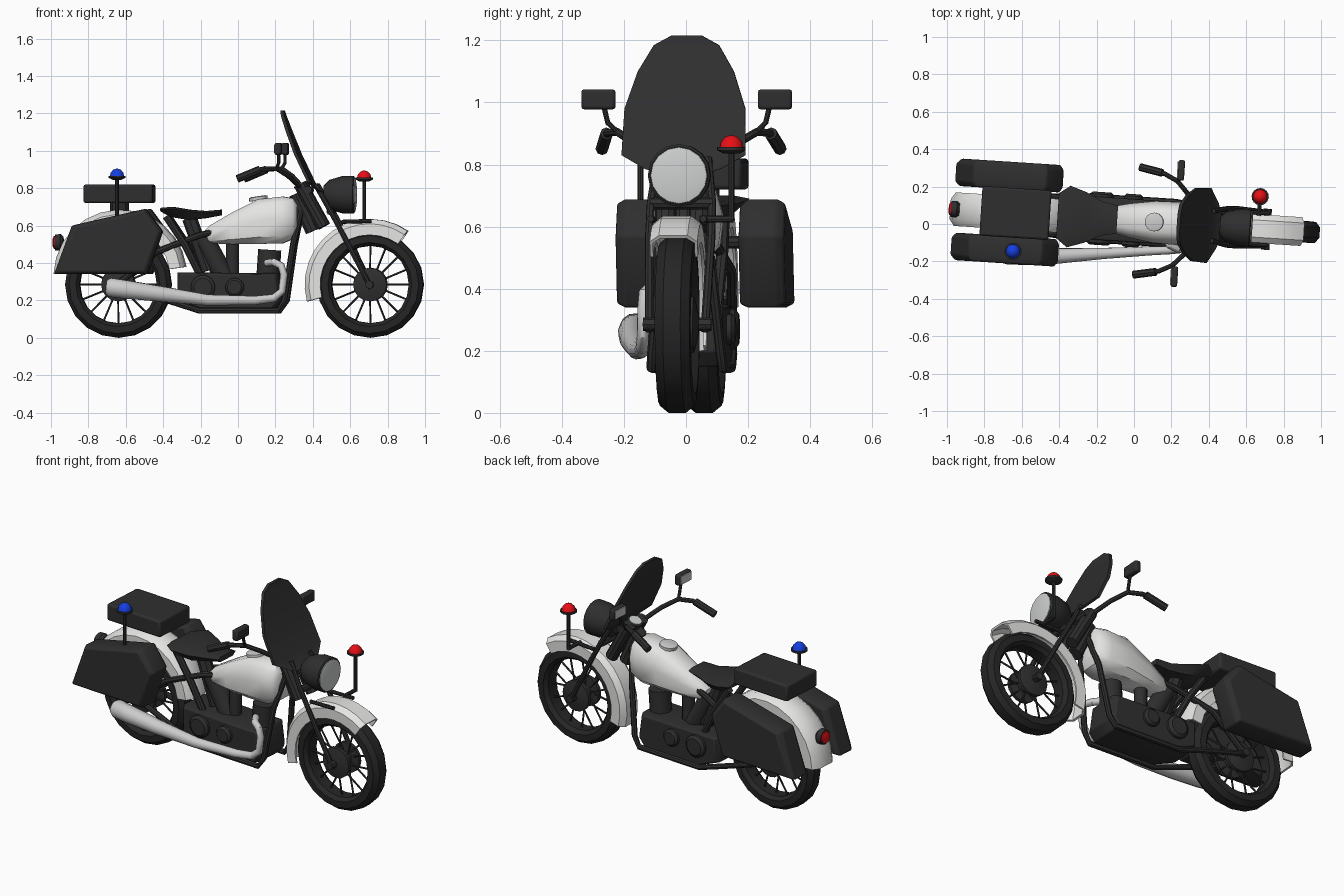
import bpy, bmesh
from math import sin, cos, pi, radians
from mathutils import Vector, Matrix

cube = bpy.data.objects.get("Cube")
if cube:
    bpy.data.objects.remove(cube)

# The whole machine is parked at a slight yaw
PARKED = Matrix.Translation((0, 0.0175, 0)) @ Matrix.Rotation(radians(-3.7), 4, 'Z')


def material(name, r, g, b):
    m = bpy.data.materials.new(name)
    m.use_nodes = True
    m.diffuse_color = (r, g, b, 1)
    m.node_tree.nodes["Principled BSDF"].inputs["Base Color"].default_value = (r, g, b, 1)
    return m


WHITE = material("white_paint", 0.78, 0.78, 0.77)
CHROME = material("light_grey_metal", 0.6, 0.6, 0.6)
BLACK = material("black_parts", 0.028, 0.028, 0.029)
RUBBER = material("tyre_rubber", 0.019, 0.019, 0.019)
LENS = material("lens_grey", 0.62, 0.63, 0.63)
RED = material("red_lamp", 0.8, 0.005, 0.008)
BLUE = material("blue_lamp", 0.008, 0.05, 0.75)


def finish(bm, name, mat, bevel=0, angle=35):
    bmesh.ops.recalc_face_normals(bm, faces=bm.faces)
    me = bpy.data.meshes.new(name)
    bm.to_mesh(me)
    bm.free()
    me.transform(PARKED)
    me.materials.append(mat)
    me.shade_smooth()
    me.set_sharp_from_angle(angle=radians(angle))
    ob = bpy.data.objects.new(name, me)
    bpy.context.collection.objects.link(ob)
    if bevel:
        mod = ob.modifiers.new("soft_edges", 'BEVEL')
        mod.width, mod.segments = bevel, 2
    return ob


def add_loft(bm, rings, cyclic=False):
    """Skin a row of closed rings, capping the ends unless cyclic."""
    vs = [[bm.verts.new(p) for p in ring] for ring in rings]
    n = len(vs[0])
    pairs = list(zip(vs, vs[1:])) + ([(vs[-1], vs[0])] if cyclic else [])
    for a, b in pairs:
        for i in range(n):
            bm.faces.new((a[i], a[(i + 1) % n], b[(i + 1) % n], b[i]))
    if not cyclic:
        bm.faces.new(vs[0])
        bm.faces.new(vs[-1])


def loft(name, rings, mat, bevel=0, cyclic=False, angle=35):
    bm = bmesh.new()
    add_loft(bm, rings, cyclic)
    return finish(bm, name, mat, bevel, angle)


def tube_rings(pts, radii, sides=8):
    pts = [Vector(p) for p in pts]
    if not isinstance(radii, (list, tuple)):
        radii = [radii] * len(pts)
    rings, q = [], None
    for i, p in enumerate(pts):
        t = (pts[min(i + 1, len(pts) - 1)] - pts[max(i - 1, 0)]).normalized()
        if q is None:
            q = t.to_track_quat('Z', 'Y')
        else:
            q = (q @ Vector((0, 0, 1))).rotation_difference(t) @ q
        rings.append([p + q @ Vector((radii[i] * cos(2 * pi * k / sides),
                                      radii[i] * sin(2 * pi * k / sides), 0))
                      for k in range(sides)])
    return rings


def tube(name, pts, radii, mat=BLACK, sides=8):
    return loft(name, tube_rings(pts, radii, sides), mat)


def lathe(name, origin, axis, profile, mat, sides=16, cyclic=False):
    """Spin (height, radius) points about an axis."""
    q = Vector(axis).to_track_quat('Z', 'Y')
    rings = [[Vector(origin) + q @ Vector((r * cos(2 * pi * k / sides), r * sin(2 * pi * k / sides), h))
              for k in range(sides)] for h, r in profile]
    return loft(name, rings, mat, cyclic=cyclic)


def box(name, centre, size, mat, bevel=0):
    bm = bmesh.new()
    bmesh.ops.create_cube(bm, size=1, matrix=Matrix.Translation(centre) @ Matrix.Diagonal((*size, 1)))
    return finish(bm, name, mat, bevel)


def slab(name, outline, layers, mat, bevel=0):
    """Side outline (x, z) stacked along y; each layer is (y, scale)."""
    cx = sum(p[0] for p in outline) / len(outline)
    cz = sum(p[1] for p in outline) / len(outline)
    loft(name, [[(cx + (x - cx) * s, y, cz + (z - cz) * s) for x, z in outline]
                for y, s in layers], mat, bevel)


# Wheels: tyre, hub and spokes
def wheel(prefix, x):
    c = Vector((x, 0, 0.285))
    lathe(prefix + "_tyre", c, (0, 1, 0),
          [(-.028, .285), (.028, .285), (.056, .262), (.058, .225), (.035, .207), (-.035, .207),
           (-.058, .225), (-.056, .262)], RUBBER, 20, True)
    lathe(prefix + "_hub", c, (0, 1, 0),
          [(-.07, .03), (-.055, .09), (-.035, .09), (-.03, .04), (.03, .04), (.035, .09),
           (.055, .09), (.07, .03)], BLACK)
    bm = bmesh.new()
    for i in range(16):
        a = 2 * pi * i / 16
        d = Vector((cos(a), 0, sin(a)))
        lean = Vector((0, 0.035 if i % 2 else -0.035, 0))
        add_loft(bm, tube_rings([c + d * .04 + lean, c + d * .215], .0055, 5))
    finish(bm, prefix + "_spokes", BLACK)


wheel("front", 0.71)
wheel("rear", -0.64)


# Mudguards: channel section swept round the wheel
def mudguard(name, cx, cz, r, width, start, end):
    w = width
    section = [(-w, r - .085), (-w, r - .025), (-w * .6, r), (w * .6, r), (w, r - .025), (w, r - .085),
               (w - .01, r - .085), (w - .01, r - .03), (w * .55, r - .012), (-w * .55, r - .012),
               (-w + .01, r - .03), (-w + .01, r - .085)]
    rings = []
    for i in range(13):
        a = radians(start + (end - start) * i / 12)
        rings.append([(cx + q * cos(a), y, cz + q * sin(a)) for y, q in section])
    loft(name, rings, WHITE)


mudguard("front_mudguard", 0.71, 0.285, 0.35, 0.077, 55, 195)
mudguard("rear_mudguard", -0.63, 0.33, 0.355, 0.09, 8, 178)

# Fuel tank: rounded sections along its length, with filler cap
tank = []
for x, low, high, w in [(-.18, .53, .57, .04), (-.15, .505, .6, .062), (-.03, .5, .67, .09),
                        (.11, .502, .74, .112), (.24, .505, .755, .115), (.3, .53, .745, .1),
                        (.32, .57, .71, .075)]:
    h = high - low
    half = [(.45, high), (.8, high - .12 * h), (1, high - .45 * h), (.9, low + .15 * h), (.55, low)]
    tank.append([(x, w * f, z) for f, z in half] + [(x, -w * f, z) for f, z in reversed(half)])
loft("fuel_tank", tank, WHITE, angle=40)
lathe("filler_cap", (0.11, 0, 0.735), (-.15, 0, 1), [(0, .05), (.018, .05), (.022, .04)], CHROME)

# Saddle, wide at the back and narrow at the nose
saddle = []
for x, low, high, w in [(-.41, .675, .695, .12), (-.35, .645, .7, .165), (-.26, .63, .685, .135),
                        (-.17, .64, .678, .09), (-.09, .655, .685, .075)]:
    saddle.append([(x, -w, high - .01), (x, -w * .7, high), (x, w * .7, high), (x, w, high - .01),
                   (x, w * .7, low), (x, -w * .7, low)])
loft("saddle", saddle, BLACK)
tube("saddle_post", [(-.26, 0, .64), (-.16, 0, .36)], .04)

# Luggage
box("top_case", (-.635, 0, .77), (.37, .265, .1), BLACK, .012)
tube("top_case_mount", [(-.635, 0, .66), (-.635, 0, .73)], .05)
BAG = [(-.97, .34), (-.875, .6), (-.48, .69), (-.39, .57), (-.47, .34)]
for side, s in (("left", 1), ("right", -1)):
    slab(side + "_saddlebag", BAG, [(s * .125, .93), (s * .15, 1), (s * .245, 1), (s * .272, .92)],
         BLACK, .008)
    tube(side + "_bag_rail", [(-.65, s * .06, .55), (-.65, s * .14, .55)], .02)

# Engine block, cylinders and round covers
slab("engine_block", [(-.32, .2), (-.32, .35), (.22, .345), (.24, .2), (.2, .15), (-.2, .15)],
     [(-.115, .93), (-.085, 1), (.085, 1), (.115, .93)], BLACK, .006)
for i, (foot, head, r) in enumerate([((-.07, 0, .32), (-.19, 0, .54), .055),
                                     ((.16, 0, .32), (.17, 0, .47), .062),
                                     ((-.03, 0, .32), (-.03, 0, .52), .035)]):
    tube("cylinder_%d" % (i + 1), [foot, head], r, sides=12)
for side, s in (("left", 1), ("right", -1)):
    for x, r in ((-.18, .065), (-.01, .05)):
        lathe(side + "_engine_cover", (x, s * .1, .27), (0, s, 0), [(0, r), (.03, r), (.042, r * .75)], BLACK)

# Exhaust with flared silencer
tube("exhaust", [(.16, -.06, .4), (.2, -.12, .405), (.24, -.135, .385), (.255, -.138, .34), (.245, -.14, .25),
                 (.2, -.145, .212), (.1, -.155, .2), (-.15, -.185, .202), (-.4, -.215, .235), (-.58, -.225, .258),
                 (-.67, -.225, .27), (-.69, -.225, .272)],
     [.02, .02, .02, .02, .02, .022, .024, .03, .042, .05, .052, .04], CHROME, 12)

# Mirrored frame, fork and handlebar parts
for side, s in (("left", 1), ("right", -1)):
    def path(*pts):
        return [(x, s * y, z) for x, y, z in pts]

    tube(side + "_frame_rail", path((.34, .03, .68), (.3, .08, .5), (.255, .11, .2), (.22, .115, .145),
                                    (-.2, .115, .145), (-.34, .11, .19), (-.64, .085, .285)), .016)
    tube(side + "_upper_stay", path((-.05, .03, .58), (-.2, .06, .55), (-.43, .1, .46), (-.64, .09, .285)), .017)
    tube(side + "_saddle_strut", path((-.38, .08, .65), (-.28, .08, .5), (-.2, .07, .34)), .02)
    tube(side + "_fork_leg", path((.42, .08, .82), (.5, .098, .68), (.56, .1, .57), (.72, .09, .265)), .014)
    tube(side + "_fork_shroud", path((.335, .055, .82), (.46, .055, .595)), .035, sides=10)
    tube(side + "_mudguard_stay", path((.56, .085, .62), (.72, .085, .625)), .011)
    tube(side + "_handlebar", path((.36, .02, .78), (.325, .1, .82), (.28, .16, .865), (.22, .225, .905),
                                   (.15, .26, .902), (.11, .27, .893)), .013)
    tube(side + "_grip", path((.135, .265, .9), (.015, .288, .85)), .021)
    tube(side + "_mirror_stem", path((.22, .225, .905), (.235, .255, .935), (.235, .268, .99)), .009)
    box(side + "_mirror_housing", (.235, s * .285, 1.01), (.035, .11, .065), BLACK, .01)
    box(side + "_mirror_glass", (.216, s * .285, 1.01), (.006, .09, .048), LENS)
tube("fork_bridge", [(.5, -.098, .675), (.5, .098, .675)], .02)
tube("steering_head", [(.31, 0, .77), (.4, 0, .57)], .04, sides=10)
tube("steering_yoke", [(.38, -.085, .79), (.38, .085, .79)], .022)
tube("front_axle", [(.71, -.11, .285), (.71, .11, .285)], .022)
tube("rear_axle", [(-.64, -.11, .285), (-.64, .11, .285)], .022)
lathe("speedometer_case", (.35, 0, .8), (-.4, 0, 1), [(-.03, .03), (.02, .045), (.025, .045)], BLACK)
lathe("speedometer_face", (.339, 0, .825), (-.4, 0, 1), [(0, .036), (.004, .036)], LENS)

# Headlamp
lathe("headlamp_shell", (.46, 0, .765), (1, 0, 0), [(0, .05), (.03, .08), (.1, .1), (.16, .101), (.165, .094)], BLACK)
lathe("headlamp_lens", (.618, 0, .765), (1, 0, 0), [(0, .092), (.01, .09), (.016, .06)], LENS)

# Windscreen: bowed, raked plate
half = [(.05, 1.215), (.105, 1.185), (.155, 1.1), (.195, .98), (.2, .83), (.12, .785), (.06, .77)]
outline = half + [(-y, z) for y, z in reversed(half)]
bm = bmesh.new()
front, back = [[bm.verts.new((.238 + (1.215 - z) * .49 - .9 * y * y + dx, y, z)) for y, z in outline]
               for dx in (.012, -.006)]
n = len(outline)
for i in range(n // 2 - 1):
    for ring in (front, back):
        bm.faces.new((ring[i], ring[i + 1], ring[n - 2 - i], ring[n - 1 - i]))
for i in range(n):
    bm.faces.new((front[i], front[(i + 1) % n], back[(i + 1) % n], back[i]))
finish(bm, "windscreen", BLACK)


# Signal lamps on poles
def beacon(name, x, y, foot, top, mat):
    tube(name + "_pole", [(x, y, foot), (x, y, top)], .01)
    lathe(name + "_base", (x, y, top), (0, 0, 1), [(-.015, .025), (-.004, .046), (.006, .046)], BLACK)
    lathe(name + "_dome", (x, y, top + .006), (0, 0, 1), [(0, .038), (.018, .034), (.033, .02), (.038, .006)], mat)


beacon("red_beacon", .665, .172, .62, .85, RED)
tube("red_beacon_bracket", [(.665, .07, .625), (.665, .178, .625)], .011)
beacon("blue_beacon", -.635, -.205, .64, .86, BLUE)

# Tail lamp
lathe("tail_lamp_housing", (-.935, 0, .51), (-1, 0, 0), [(0, .03), (.015, .045), (.045, .042)], BLACK)
lathe("tail_lamp_lens", (-.975, 0, .51), (-1, 0, 0), [(0, .036), (.012, .034), (.018, .02)], RED)
